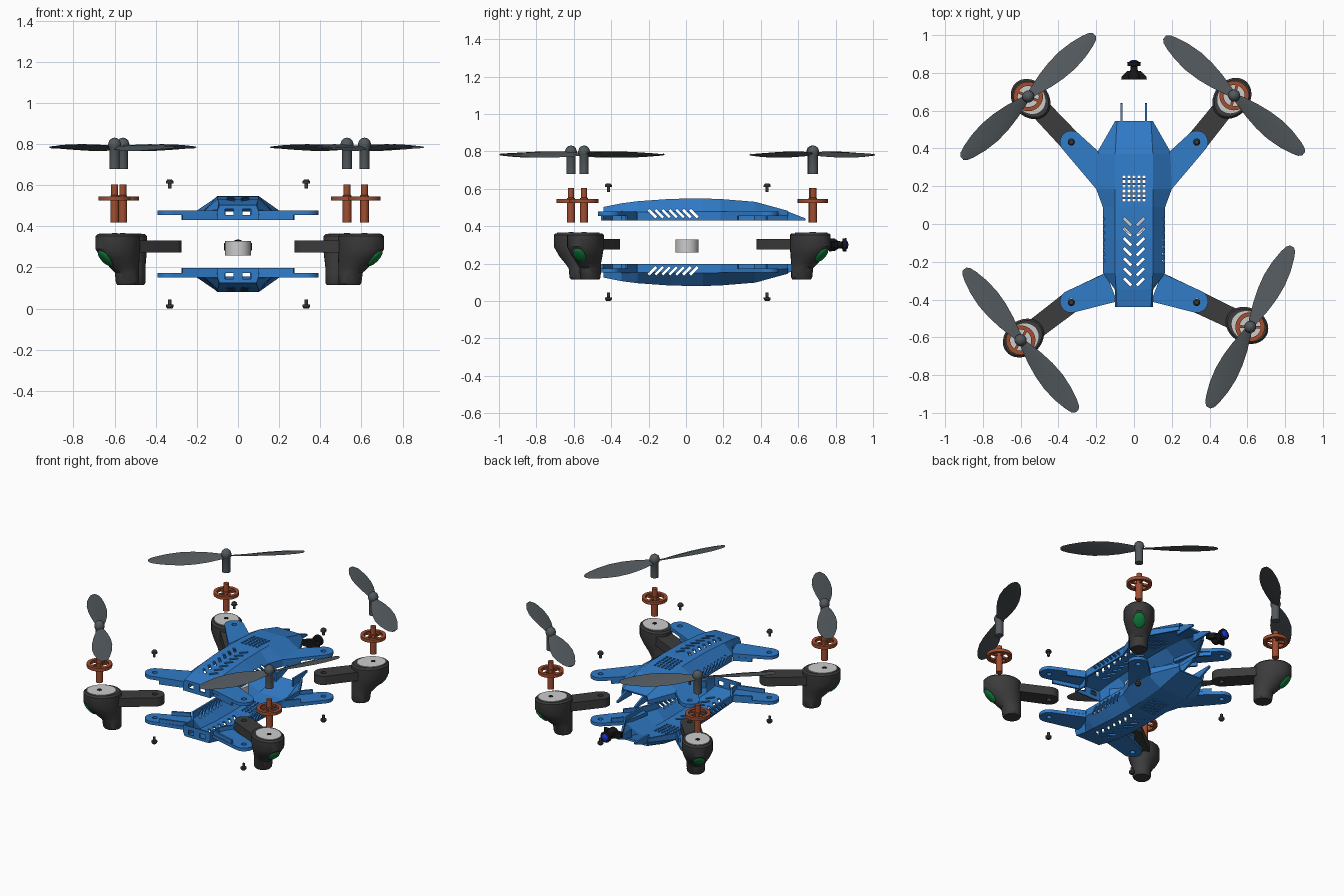
import bpy, bmesh
from math import sin, cos, pi, radians, atan2, hypot
from mathutils import Matrix, Vector

if "Cube" in bpy.data.objects:
    bpy.data.objects.remove(bpy.data.objects["Cube"])

def material(name, *rgb):
    m = bpy.data.materials.new(name)
    m.diffuse_color = (*rgb, 1)
    m.use_nodes = True
    m.node_tree.nodes["Principled BSDF"].inputs["Base Color"].default_value = m.diffuse_color
    return m

BLUE = material("blue_shell", .03, .2, .58)
DARK = material("dark_plastic", .045, .045, .045)
BLADE = material("blade_grey", .085, .1, .11)
COPPER = material("copper", .36, .075, .03)
LIGHT = material("light_grey", .6, .6, .6)
GREEN = material("green_lamp", .005, .2, .045)
BLACK = material("black", .008, .008, .008)
LENS = material("lens_blue", .01, .04, .75)
MIRROR = Matrix.Translation((0, 0, .628)) @ Matrix.Diagonal((1, 1, -1, 1))

def loft(bm, rings, closed=True, cap0=True, cap1=True):
    vs = [[bm.verts.new(p) for p in r] for r in rings]
    n = len(vs[0])
    for a, b in zip(vs, vs[1:]):
        for i in range(n if closed else n - 1):
            j = (i + 1) % n
            bm.faces.new((a[i], a[j], b[j], b[i]))
    if cap0:
        bm.faces.new(vs[0])
    if cap1:
        bm.faces.new(vs[-1])

def prism(bm, poly, z0, z1):
    loft(bm, [[(x, y, z) for x, y in poly] for z in (z0, z1)])

def oval(cx, cy, a, b, n=32):
    return [(cx + a * cos(2 * pi * i / n), cy + b * sin(2 * pi * i / n)) for i in range(n)]

def lathe(bm, profile, n=24, cx=0, cy=0):
    loft(bm, [[(x, y, z) for x, y in oval(cx, cy, r, r, n)] for r, z in profile])

def arc(cx, cy, r, a0, a1, n=14):
    return [(cx + r * cos(radians(a0 + (a1 - a0) * i / n)),
             cy + r * sin(radians(a0 + (a1 - a0) * i / n))) for i in range(n + 1)]

def box(bm, loc, size, rot=Matrix()):
    bmesh.ops.create_cube(bm, size=1, matrix=Matrix.Translation(loc) @ rot @ Matrix.Diagonal((*size, 1)))

def finish(name, bm, mat, M=Matrix(), smooth=True):
    bmesh.ops.recalc_face_normals(bm, faces=bm.faces[:])
    me = bpy.data.meshes.new(name)
    bm.to_mesh(me)
    bm.free()
    me.transform(M)
    me.materials.append(mat)
    ob = bpy.data.objects.new(name, me)
    bpy.context.collection.objects.link(ob)
    if smooth:
        bpy.ops.object.select_all(action='DESELECT')
        ob.select_set(True)
        bpy.context.view_layer.objects.active = ob
        bpy.ops.object.shade_smooth_by_angle(angle=radians(35))
    return ob

def bake(ob):
    dg = bpy.context.evaluated_depsgraph_get()
    me = bpy.data.meshes.new_from_object(ob.evaluated_get(dg))
    ob.modifiers.clear()
    ob.data = me

def cut(ob, cutter):
    m = ob.modifiers.new("cut", 'BOOLEAN')
    m.operation, m.solver, m.object, m.use_self = 'DIFFERENCE', 'EXACT', cutter, True
    bake(ob)

def mirrored(ob, name):
    me = ob.data.copy()
    me.transform(MIRROR)
    me.flip_normals()
    c = bpy.data.objects.new(name, me)
    bpy.context.collection.objects.link(c)

# Vent and screw hole cutters
bm = bmesh.new()
for i in range(5):
    for j in range(6):
        box(bm, ((i - 2) * .0265, .125 + j * .025, .54), (.014, .014, .08))
for i in range(7):
    box(bm, (0, -.18 + i * .037, .467), (.6, .014, .058), Matrix.Rotation(radians(45), 4, 'X'))
    for s in (-1, 1):
        box(bm, (s * .034, .012 - i * .053, .54), (.055, .015, .08), Matrix.Rotation(s * radians(45), 4, 'Z'))
for s in (-1, 1):
    box(bm, (s * .042, -.44, .47), (.04, .06, .03))
    for y in (.434, -.41):
        lathe(bm, [(.016, .40), (.016, .50)], 16, s * .332, y)
cutter = finish("vent_cutter", bm, DARK, smooth=False)
cutter.hide_render = True

# Body shell: y, base half width, shoulder z, top half width, top z
bm = bmesh.new()
stations = [(-.44, .10, .475, .09, .503), (-.345, .102, .48, .095, .522), (-.26, .165, .475, .10, .533),
            (-.08, .165, .478, .10, .546), (.09, .165, .478, .10, .548), (.185, .20, .477, .10, .545),
            (.37, .20, .472, .10, .53), (.545, .10, .455, .09, .482)]
loft(bm, [[(-w, y, .43), (-w, y, zs), (-t, y, zt), (t, y, zt), (w, y, zs), (w, y, .43)]
          for y, w, zs, t, zt in stations], closed=False, cap1=False)
shell = finish("upper_shell", bm, BLUE, smooth=False)
sol = shell.modifiers.new("thickness", 'SOLIDIFY')
sol.thickness, sol.offset = .012, -1
bake(shell)
cut(shell, cutter)
mirrored(shell, "lower_shell")

# Shell arm mounts with stiffening side walls
bm = bmesh.new()
def wall(a, b, s):
    d = Vector((b[0] - a[0], b[1] - a[1])).normalized() * .012
    q = [a, b, (b[0] - d.y, b[1] + d.x), (a[0] - d.y, a[1] + d.x)]
    prism(bm, [(s * x, y) for x, y in q], .43, .456)
for s in (-1, 1):
    front = [(.155, .19), (.2, .185)] + arc(.332, .434, .06, -40, 140) + [(.19, .385)]
    back = [(.09, -.41)] + arc(.332, -.41, .06, -110, 65) + [(.16, -.265), (.14, -.28)]
    for p in (front, back):
        prism(bm, [(s * x, y) for x, y in p], .455, .477)
    wall((.2, .185), (.275, .275), s)
    wall((.25, .435), (.195, .375), s)
    wall((.10, -.405), (.27, -.455), s)
    wall((.27, -.315), (.165, -.265), s)
mounts = finish("upper_arm_mounts", bm, BLUE, smooth=False)
cut(mounts, cutter)
mirrored(mounts, "lower_arm_mounts")
bpy.data.objects.remove(cutter)

# Nose prongs
bm = bmesh.new()
side = [(.49, .43), (.64, .43), (.637, .442), (.535, .482), (.49, .485)]
for x in (-.066, .064):
    loft(bm, [[(x + d, y, z) for y, z in side] for d in (-.006, .006)])
mirrored(finish("upper_nose_prongs", bm, BLUE, smooth=False), "lower_nose_prongs")

# Screws
for s in (-1, 1):
    for y in (.434, -.415):
        bm = bmesh.new()
        lathe(bm, [(.008, .583), (.008, .608), (.019, .609), (.018, .62), (.011, .628)], 16, s * .332, y)
        mirrored(finish("upper_screw", bm, DARK), "lower_screw")

# Centre battery drum
bm = bmesh.new()
lathe(bm, [(.062, .258), (.062, .328)], 40, 0, .005)
finish("battery_drum", bm, LIGHT)

# Camera: turned along +y, with flat flange
Y = Matrix.Translation((0, .765, .30)) @ Matrix.Rotation(-pi / 2, 4, 'X')
bm = bmesh.new()
lathe(bm, [(.035, 0), (.033, .03), (.02, .05), (.018, .07), (.034, .072), (.036, .092), (.026, .094)])
loft(bm, [[(x, y, z) for x, y in ((-w, -.018), (w, -.018), (w, .018), (-w, .018))]
          for w, z in ((.068, 0), (.066, .014), (.035, .045))])
finish("camera", bm, BLACK, Y)
bm = bmesh.new()
lathe(bm, [(.025, .088), (.022, .097), (.012, .102), (.002, .103)])
finish("camera_lens", bm, LENS, Y)

# Four rotor units: motor position, mount y, blade direction, spin
units = [("front_right", .53, .68, .434, (.37, -.31), 1), ("front_left", -.56, .675, .434, (.352, .328), -1),
         ("back_right", .615, -.545, -.41, (.415, .80), -1), ("back_left", -.60, -.615, -.41, (.56, -.71), 1)]
for name, mx, my, sy, (dx, dy), spin in units:
    sx = .332 if mx > 0 else -.332
    L = hypot(mx - sx, my - sy)
    M = Matrix.Translation((mx, my, 0)) @ Matrix.Rotation(atan2(my - sy, mx - sx), 4, 'Z')

    # Pod tapering to an inset foot: z, outer, inner, half width
    bm = bmesh.new()
    rows = [(.362, .088, -.125, .084), (.352, .098, -.135, .094), (.29, .098, -.135, .094),
            (.245, .064, -.135, .08), (.20, .015, -.135, .062), (.175, -.015, -.135, .057),
            (.125, -.022, -.135, .055), (.116, -.028, -.13, .048)]
    loft(bm, [[(x, y, z) for x, y in oval((o + i) / 2, 0, (o - i) / 2, w)] for z, o, i, w in rows])
    finish(name + "_motor_pod", bm, DARK, M)

    # Arm with an open screw eye
    bm = bmesh.new()
    outer = [(-.08, -.055)] + [(-.08, .055)] + arc(-L, 0, .058, 90, 270, 22)
    hole = oval(-L, 0, .016, .016, 24)
    prism(bm, outer, .274, .332)
    arm = finish(name + "_arm", bm, DARK, M)
    bm = bmesh.new()
    prism(bm, hole, .2, .4)
    tool = finish("eye_cutter", bm, DARK, M, False)
    tool.hide_render = True
    cut(arm, tool)
    bpy.data.objects.remove(tool)

    # Pod cap and shaft socket
    bm = bmesh.new()
    prism(bm, oval(-.012, 0, .09, .076), .355, .366)
    finish(name + "_pod_cap", bm, LIGHT, M)
    bm = bmesh.new()
    lathe(bm, [(.014, .36), (.014, .368)], 16)
    finish(name + "_shaft_socket", bm, BLACK, M)

    # Oval lamp on the slope
    bm = bmesh.new()
    bmesh.ops.create_uvsphere(bm, u_segments=24, v_segments=12, radius=1,
                              matrix=Matrix.Translation((.058, 0, .245)) @ Matrix.Rotation(radians(43), 4, 'Y')
                              @ Matrix.Diagonal((.014, .036, .05, 1)))
    finish(name + "_lamp", bm, GREEN, M)

    # Copper gear wheel on its shaft
    bm = bmesh.new()
    lathe(bm, [(.021, .42), (.021, .55), (.017, .552), (.017, .603)])
    loft(bm, [[(r * cos(a), r * sin(a), z) for r, z in ((.056, .525), (.078, .525), (.078, .546), (.056, .546))]
              for a in [2 * pi * k / 40 for k in range(41)]], cap0=False, cap1=False)
    for k in range(4):
        R = Matrix.Rotation(k * pi / 2 + .4, 4, 'Z')
        box(bm, R @ Vector((.039, 0, .535)), (.044, .014, .014), R)
    bmesh.ops.remove_doubles(bm, verts=bm.verts[:], dist=1e-5)
    finish(name + "_gear", bm, COPPER, M)

    # Propeller: hub and two twisted blades
    P = Matrix.Translation((mx, my, 0)) @ Matrix.Rotation(atan2(dy, dx), 4, 'Z')
    bm = bmesh.new()
    lathe(bm, [(.025, .68), (.025, .775), (.03, .785), (.032, .80), (.026, .818), (.014, .828), (.002, .831)])
    finish(name + "_propeller_hub", bm, BLADE, P)
    bm = bmesh.new()
    blade = [(.015, .02, 22), (.06, .032, 20), (.12, .047, 18), (.20, .06, 16), (.28, .064, 14),
             (.36, .056, 12), (.43, .04, 10), (.465, .027, 8), (.48, .012, 8)]
    for turn in (1, -1):
        rings = []
        for r, w, p in blade:
            c, s = cos(radians(p)), sin(radians(p)) * spin
            rings.append([(turn * r, turn * (u * c - v * s), .783 + u * s + v * c)
                          for u, v in ((w, 0), (w * .3, .005), (-w, 0), (w * .3, -.003))])
        loft(bm, rings)
    finish(name + "_propeller_blades", bm, BLADE, P)
